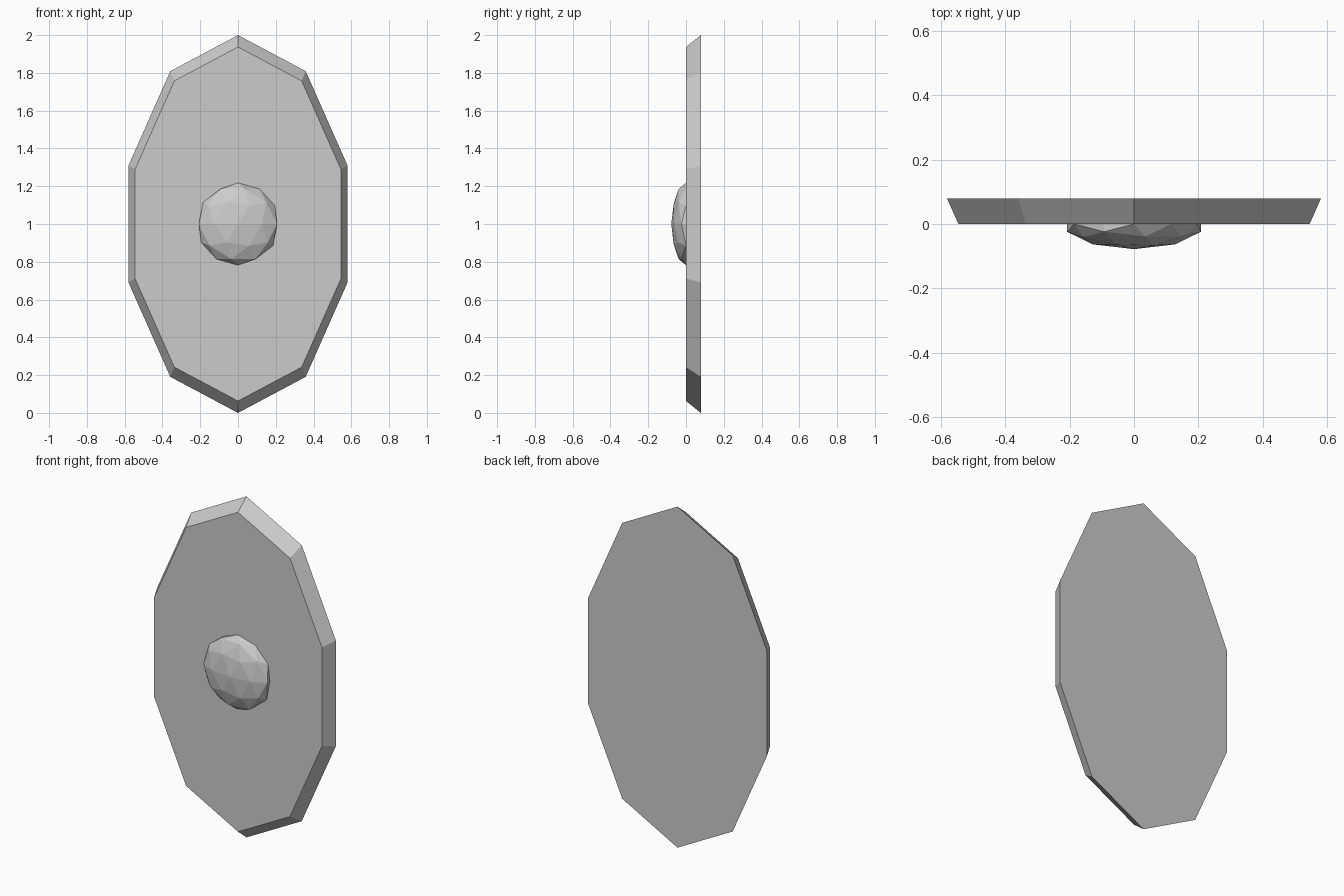
import bpy, bmesh
from math import sin, cos, pi

if "Cube" in bpy.data.objects:
    bpy.data.objects.remove(bpy.data.objects["Cube"])

SIDES = 10


def ring(bm, rx, rz, y):
    """Ten-sided oval loop in the xz plane, point upward."""
    return [bm.verts.new((rx * sin(2 * pi * i / SIDES), y, 1 + rz * cos(2 * pi * i / SIDES)))
            for i in range(SIDES)]


# Shield board: bevelled oval, narrower at the front
bm = bmesh.new()
front = ring(bm, 0.573, 0.937, 0.0)
back = ring(bm, 0.61, 1.0, 0.079)
bm.faces.new(front)
bm.faces.new(back)
for i in range(SIDES):
    j = (i + 1) % SIDES
    bm.faces.new((front[i], front[j], back[j], back[i]))
bmesh.ops.recalc_face_normals(bm, faces=bm.faces)
mesh = bpy.data.meshes.new("shield_board")
bm.to_mesh(mesh)
bm.free()
bpy.context.collection.objects.link(bpy.data.objects.new("shield_board", mesh))

# Central boss: flattened low-poly sphere half sunk into the board
bpy.ops.mesh.primitive_ico_sphere_add(subdivisions=2, radius=1, location=(0, 0, 1))
boss = bpy.context.object
boss.name = "shield_boss"
boss.scale = (0.218, 0.078, 0.218)
bpy.ops.object.transform_apply(location=False, rotation=False, scale=True)
